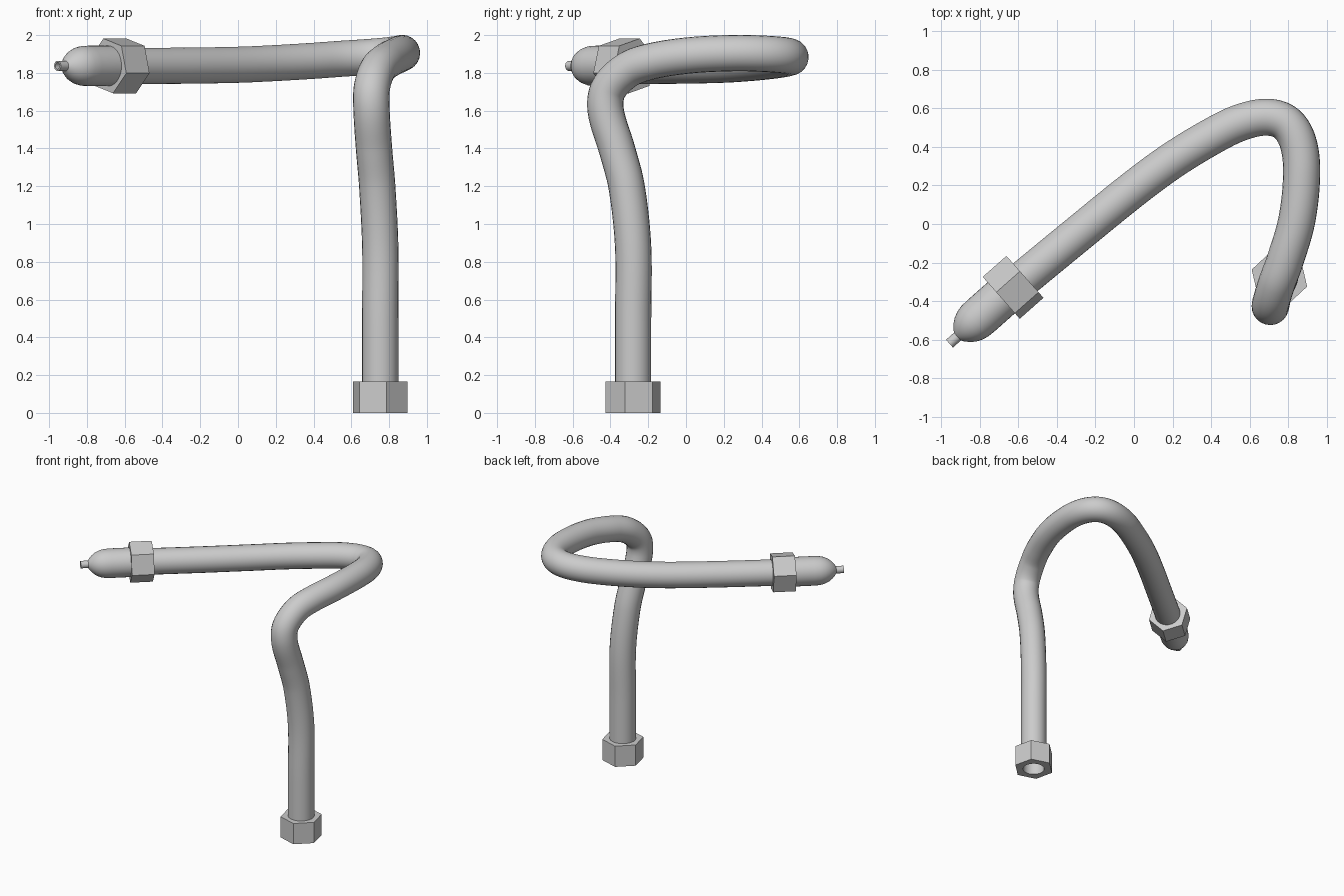
import bpy
from math import sin, cos, pi, radians
from mathutils import Matrix, Vector

if "Cube" in bpy.data.objects:
    bpy.data.objects.remove(bpy.data.objects["Cube"])


def mesh_object(name, verts, faces, matrix):
    mesh = bpy.data.meshes.new(name)
    mesh.from_pydata(verts, [], faces)
    ob = bpy.data.objects.new(name, mesh)
    ob.matrix_world = matrix
    bpy.context.collection.objects.link(ob)
    bpy.ops.object.select_all(action='DESELECT')
    bpy.context.view_layer.objects.active = ob
    ob.select_set(True)
    bpy.ops.object.shade_smooth_by_angle(angle=radians(35))
    return ob


def ring_faces(rings, n, closed):
    """Quads joining successive rings of n points."""
    last = rings if closed else rings - 1
    return [(i * n + j, i * n + (j + 1) % n,
             (i + 1) % rings * n + (j + 1) % n, (i + 1) % rings * n + j)
            for i in range(last) for j in range(n)]


def hex_nut(name, matrix, z0, z1, turn, radius=0.15, bore=0.08, n=24):
    def ring(z, hexagon):
        pts = []
        for j in range(n):
            a = 2 * pi * j / n
            r = radius * cos(pi / 6) / cos(a % (pi / 3) - pi / 6) if hexagon else bore
            pts.append((r * cos(a + turn), r * sin(a + turn), z))
        return pts
    verts = ring(z0, True) + ring(z1, True) + ring(z1, False) + ring(z0, False)
    return mesh_object(name, verts, ring_faces(4, n, True), matrix)


def lathe(name, matrix, profile, n=32):
    verts = [(r * cos(2 * pi * j / n), r * sin(2 * pi * j / n), z)
             for z, r in profile for j in range(n)]
    faces = ring_faces(len(profile), n, False)
    faces.append(tuple(reversed(range(n))))
    faces.append(tuple(range(len(verts) - n, len(verts))))
    return mesh_object(name, verts, faces, matrix)


# Frames: bottom connection is vertical, upper one points along the outlet
base = Matrix.Translation((0.753, -0.28, 0))
a = radians(41.5)
outlet = Matrix.Translation((-0.626, -0.328, 1.837)) @ Matrix((
    (sin(a), 0, -cos(a), 0),
    (-cos(a), 0, -sin(a), 0),
    (0, 1, 0, 0),
    (0, 0, 0, 1)))

# Hexagonal nuts
hex_nut("base_nut", base, 0, 0.165, radians(-17))
hex_nut("outlet_nut", outlet, -0.082, 0.082, radians(-15))

# Rounded nozzle with a small open stub
lathe("nozzle", outlet, [
    (0.0, 0.107), (0.22, 0.107), (0.265, 0.105), (0.30, 0.097), (0.33, 0.083),
    (0.355, 0.064), (0.375, 0.042), (0.385, 0.027), (0.44, 0.027),
    (0.44, 0.018), (0.39, 0.018)])

# Bent pipe swept along a smooth path
path = [
    (0.753, -0.28, 0.12), (0.753, -0.28, 0.5), (0.753, -0.28, 0.88),
    (0.737, -0.315, 1.2), (0.72, -0.367, 1.4), (0.707, -0.425, 1.6),
    (0.708, -0.41, 1.715), (0.738, -0.31, 1.815), (0.782, -0.19, 1.86),
    (0.843, 0.02, 1.893), (0.868, 0.26, 1.905), (0.85, 0.42, 1.901),
    (0.79, 0.52, 1.893), (0.69, 0.553, 1.884), (0.55, 0.525, 1.875),
    (0.4, 0.452, 1.864), (0.2, 0.33, 1.852), (0.0, 0.183, 1.843),
    (-0.3, -0.06, 1.838), (-0.626, -0.328, 1.837)]
curve = bpy.data.curves.new("pipe", 'CURVE')
curve.dimensions = '3D'
curve.bevel_depth = 0.096
curve.bevel_resolution = 10
curve.resolution_u = 8
curve.use_fill_caps = True
spline = curve.splines.new('BEZIER')
spline.bezier_points.add(len(path) - 1)
pts = [Vector(p) for p in path]
for i, bp in enumerate(spline.bezier_points):
    prev, nxt = pts[max(i - 1, 0)], pts[min(i + 1, len(pts) - 1)]
    tangent = (nxt - prev).normalized()
    bp.co = pts[i]
    bp.handle_left_type = bp.handle_right_type = 'FREE'
    bp.handle_left = pts[i] - tangent * (pts[i] - prev).length / 3
    bp.handle_right = pts[i] + tangent * (nxt - pts[i]).length / 3
bpy.context.collection.objects.link(bpy.data.objects.new("pipe", curve))
